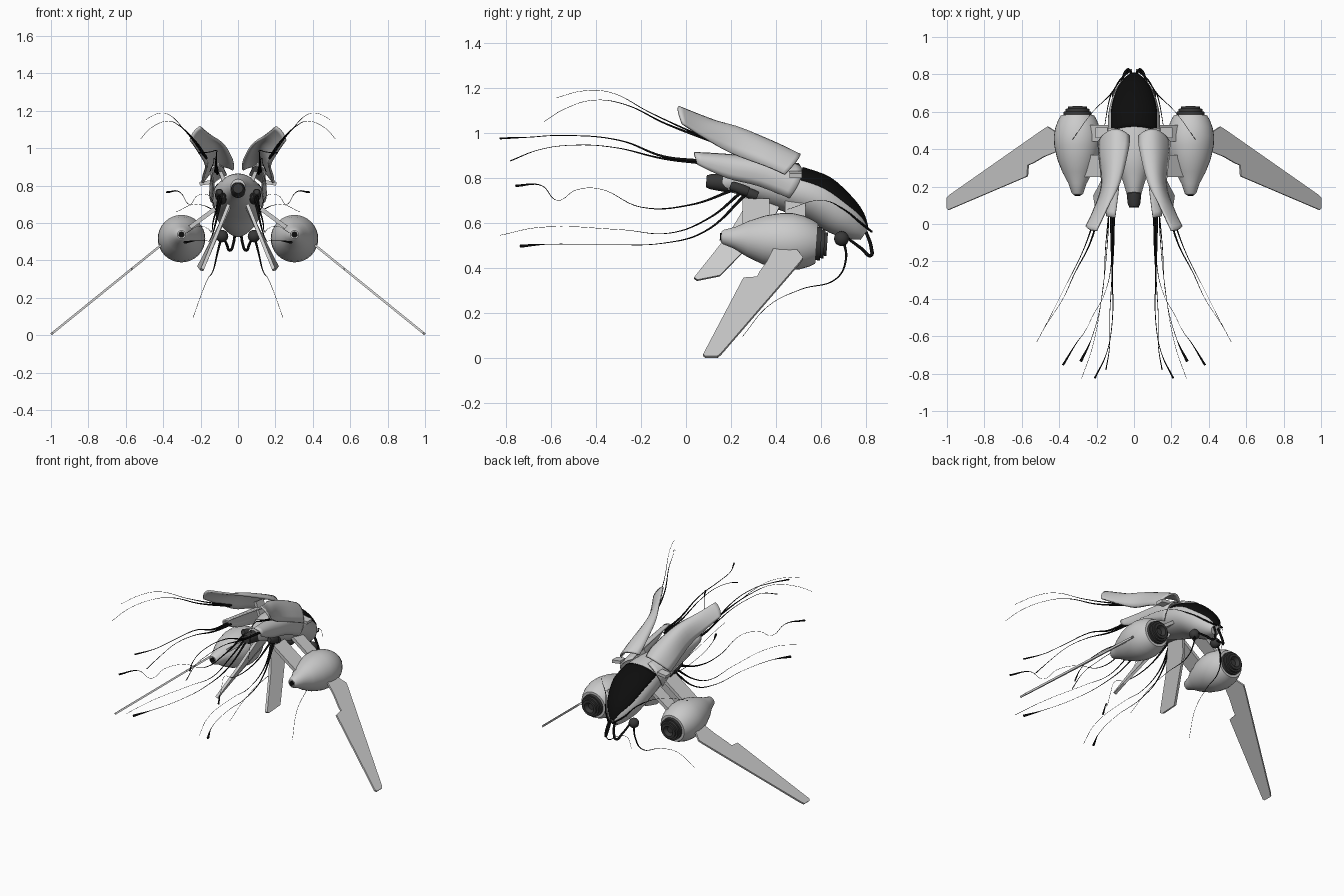
import bpy, bmesh, math
from mathutils import Vector, Matrix

if "Cube" in bpy.data.objects:
    bpy.data.objects.remove(bpy.data.objects["Cube"])

dark = bpy.data.materials.new("dark")
dark.diffuse_color = (0.004, 0.004, 0.004, 1)
dark.use_nodes = True
dark.node_tree.nodes["Principled BSDF"].inputs["Base Color"].default_value = dark.diffuse_color
shade = bpy.data.materials.new("dark_grey")
shade.diffuse_color = (0.04, 0.04, 0.04, 1)
shade.use_nodes = True
shade.node_tree.nodes["Principled BSDF"].inputs["Base Color"].default_value = shade.diffuse_color


def finish(name, bm, mat=None, mirror=True):
    bmesh.ops.recalc_face_normals(bm, faces=bm.faces)
    me = bpy.data.meshes.new(name)
    bm.to_mesh(me)
    bm.free()
    ob = bpy.data.objects.new(name, me)
    bpy.context.collection.objects.link(ob)
    if mat:
        me.materials.append(mat)
    if mirror:
        ob.modifiers.new("mirror", 'MIRROR')
    return ob


def grid(rows, closed=False, caps=False):
    bm = bmesh.new()
    vs = [[bm.verts.new(p) for p in r] for r in rows]
    n = len(rows[0])
    for a, b in zip(vs, vs[1:]):
        for i in range(n if closed else n - 1):
            j = (i + 1) % n
            bm.faces.new((a[i], a[j], b[j], b[i]))
    if caps:
        bm.faces.new(vs[0])
        bm.faces.new(vs[-1])
    return bm


def smooth_rows(rows, steps=4):
    """Catmull-Rom interpolation between matching rows of numbers."""
    out = []
    for k in range(len(rows) - 1):
        p = [rows[max(0, min(len(rows) - 1, k + d))] for d in (-1, 0, 1, 2)]
        for s in range(steps):
            t = s / steps
            out.append([0.5 * (2 * b + (c - a) * t + (2 * a - 5 * b + 4 * c - d) * t * t
                               + (3 * b - a - 3 * c + d) * t ** 3)
                        for a, b, c, d in zip(*p)])
    return out + [list(rows[-1])]


def lathe(name, profile, c, tilt=0.0, mat=None, n=32, mirror=True):
    """Profile of (distance along y, radius), closed at both ends."""
    rot = Matrix.Rotation(math.radians(tilt), 3, 'X')
    rows = [[Vector(c) + rot @ Vector((r * math.cos(a), y, r * math.sin(a)))
             for a in (2 * math.pi * i / n for i in range(n))] for y, r in profile]
    return finish(name, grid(rows, True, True), mat, mirror)


def plate(name, pts, thick, mat=None):
    pts = [Vector(p) for p in pts]
    nrm = (pts[1] - pts[0]).cross(pts[-1] - pts[0]).normalized() * thick / 2
    return finish(name, grid([[p - nrm for p in pts], [p + nrm for p in pts]], True, True), mat)


def shell(name, stations, thick):
    """Bowed sheet: each station is inner edge, crown and outer edge."""
    rows = []
    for s in smooth_rows(stations):
        a, m, b = Vector(s[0:3]), Vector(s[3:6]), Vector(s[6:9])
        c = 2 * m - (a + b) / 2
        rows.append([a * (1 - t) ** 2 + c * 2 * t * (1 - t) + b * t * t
                     for t in (i / 8 for i in range(9))])
    ob = finish(name, grid(rows))
    sol = ob.modifiers.new("solid", 'SOLIDIFY')
    sol.thickness, sol.offset = thick, 0
    return ob


def tube(name, pts, radii):
    """Tapered smooth strand, made on both sides."""
    cu = bpy.data.curves.new(name, 'CURVE')
    cu.dimensions, cu.bevel_depth = '3D', 1.0
    cu.bevel_resolution, cu.resolution_u, cu.use_fill_caps = 1, 8, True
    for side in (1, -1):
        sp = cu.splines.new('BEZIER')
        sp.bezier_points.add(len(pts) - 1)
        for bp, p, r in zip(sp.bezier_points, pts, radii):
            bp.co = (p[0] * side, p[1], p[2])
            bp.radius = r
            bp.handle_left_type = bp.handle_right_type = 'AUTO'
    cu.materials.append(dark)
    bpy.context.collection.objects.link(bpy.data.objects.new(name, cu))


# Fuselage and canopy: stations are top y, top z, bottom y, bottom z, half width
body = [(.17, .835, .155, .74, .04), (.24, .85, .22, .73, .06), (.36, .865, .31, .695, .10),
        (.52, .845, .42, .655, .135), (.64, .80, .54, .61, .137), (.74, .71, .64, .555, .11),
        (.79, .64, .72, .53, .07), (.81, .575, .775, .525, .03)]


def body_rows(stations, a0, a1, n, scale, taper=0.0):
    rows = []
    stations = smooth_rows(stations)
    for k, (yt, zt, yb, zb, w) in enumerate(stations):
        f = 1 - taper * (k / (len(stations) - 1)) ** 2
        c, up = Vector((0, (yt + yb) / 2, (zt + zb) / 2)), Vector((0, yt - yb, zt - zb)) / 2
        rows.append([c + (up * math.cos(a) + Vector((w * math.sin(a), 0, 0))) * scale
                     for a in (f * math.radians(a0 + (a1 - a0) * i / n) for i in range(n + 1))])
    return rows


finish("fuselage", grid([r[:-1] for r in body_rows(body, 0, 360, 32, 1)], True, True), None, False)
canopy = finish("canopy", grid(body_rows(body[3:], -62, 62, 16, 1.025, .5)), dark, False)
canopy.modifiers.new("solid", 'SOLIDIFY').thickness = .006
lathe("tail_nozzle", [(0, .026), (.02, .034), (.1, .042)], (0, .09, .785), -5, shade, 32, False)

# Raised wing cases and the lower side shells
shell("wing_case", [(.025, .47, .885, .11, .505, .895, .19, .44, .815),
                    (.03, .40, .935, .12, .40, .94, .185, .36, .85),
                    (.075, .22, 1.015, .135, .22, 1.01, .172, .20, .91),
                    (.14, .09, 1.065, .182, .08, 1.04, .215, .07, .985),
                    (.20, -.035, 1.115, .235, -.03, 1.085, .255, -.015, 1.04)], .012)
shell("side_shell", [(.10, .035, .91, .14, .04, .895, .14, .05, .86),
                     (.08, .20, .90, .135, .20, .87, .13, .18, .80),
                     (.07, .36, .88, .14, .36, .845, .13, .32, .765),
                     (.06, .50, .86, .14, .51, .80, .14, .46, .71)], .01)
plate("case_hinge", [(.07, .42, .81), (.07, .34, .81), (.11, .34, .92), (.11, .42, .91)], .02)
plate("hinge_tab", [(.14, .515, .82), (.14, .46, .82), (.205, .46, .81), (.205, .515, .81)], .02)

# Engine pods with stepped intakes
pod = [(-.26, .022), (-.25, .032), (-.20, .048), (-.14, .08), (-.07, .108), (0, .124),
       (.05, .127), (.10, .119), (.14, .104), (.165, .09)]
lathe("engine_pod", pod, (.302, .415, .52), -4)
lathe("intake_ring", [(.15, .074), (.185, .074), (.185, .064), (.20, .064), (.20, .052),
                      (.212, .052), (.212, .035), (.19, .02)], (.302, .415, .52), -4, shade)
lathe("pod_exhaust", [(-.265, .016), (-.24, .016)], (.302, .415, .52), -4, dark)

# Swept wings, slanting down to the ground
plate("wing", [(x, y, (1 - x) * .81 + .005) for x, y in
               [(.38, .40), (.38, .47), (.42, .495), (.46, .52), (.485, .505), (.985, .155), (1.0, .14),
                (1.0, .085), (.99, .076), (.57, .255), (.565, .315), (.54, .325), (.48, .36)]], .012)

# Struts between fuselage and pods
for name, y0, y1 in (("rear_strut", .25, .37), ("front_strut", .44, .53)):
    plate(name, [(.09, y0, .70), (.09, y1, .70), (.26, y1, .575), (.26, y0, .575)], .022)

# Belly fins
plate("belly_fin", [(.05, .28, .70), (.05, .42, .68), (.09, .38, .60), (.20, .17, .385),
                    (.21, .15, .365), (.195, .05, .345), (.19, .035, .355), (.11, .19, .55)], .018)

# Eyes and tentacle sockets
lathe("eye", [(-.033 * math.cos(a), max(.033 * math.sin(a), .001))
              for a in (math.pi * i / 10 for i in range(11))], (.085, .69, .53), 0, shade, 20)
for c in [(.10, .23, .755), (.085, .27, .735)]:
    lathe("tentacle_socket", [(-.035, .014), (-.025, .021), (.03, .023), (.05, .02)], c, -20, shade, 16)

# Mouth hooks and feelers
tube("mouth_hook", [(.015, .795, .57), (.025, .822, .49), (.04, .82, .455), (.06, .78, .485), (.075, .72, .53)],
     [.007, .008, .008, .007, .006])
tube("front_feeler", [(.09, .70, .52), (.11, .71, .44), (.13, .67, .355), (.16, .51, .305),
                      (.19, .37, .235), (.24, .25, .095)], [.007, .005, .003, .0015, .001, .001])
tube("cheek_feeler", [(.015, .825, .56), (.07, .775, .60), (.12, .70, .66), (.22, .60, .70), (.33, .45, .66)],
     [.005, .005, .003, .001, .001])

# Trailing tentacles
thin = [.008, .004, .002, .001, .001, .001]
club = [.008, .004, .002, .001, .0015, .008]
tube("upper_tentacle_a", [(.17, .15, .95), (.23, -.09, 1.04), (.32, -.27, 1.125), (.38, -.40, 1.145),
                          (.47, -.54, 1.105), (.52, -.63, 1.05)], thin)
tube("upper_tentacle_b", [(.17, .17, .945), (.22, .0, 1.015), (.28, -.16, 1.09), (.37, -.34, 1.18),
                          (.43, -.46, 1.185), (.49, -.575, 1.155)], thin)
tube("middle_tentacle_a", [(.12, .06, .875), (.12, -.10, .895), (.115, -.29, .965), (.12, -.56, .988),
                           (.15, -.70, .98), (.21, -.825, .975)], [.008, .006, .003, .002, .002, .005])
tube("middle_tentacle_b", [(.11, .08, .865), (.11, -.10, .885), (.12, -.32, .935), (.13, -.50, .945),
                           (.13, -.65, .925), (.15, -.78, .875)], [.008, .005, .002, .0015, .0015, .003])
tube("lower_tentacle_a", [(.10, .22, .75), (.115, .02, .68), (.12, -.20, .67), (.16, -.38, .75),
                          (.22, -.49, .745), (.26, -.57, .70), (.31, -.64, .765), (.38, -.755, .765)],
     [.008, .004, .002, .001, .001, .001, .002, .006])
tube("lower_tentacle_b", [(.09, .25, .74), (.13, .10, .62), (.14, -.07, .555), (.16, -.29, .57),
                          (.22, -.65, .58), (.28, -.825, .545)], thin)
tube("lower_tentacle_c", [(.09, .27, .73), (.13, .08, .56), (.15, -.10, .51), (.17, -.38, .505),
                          (.23, -.62, .505), (.285, -.735, .497)], club)

# Smooth shading with crisp edges
meshes = [o for o in bpy.context.scene.objects if o.type == 'MESH']
for o in meshes:
    o.select_set(True)
bpy.context.view_layer.objects.active = meshes[0]
bpy.ops.object.shade_smooth_by_angle(angle=math.radians(35))
